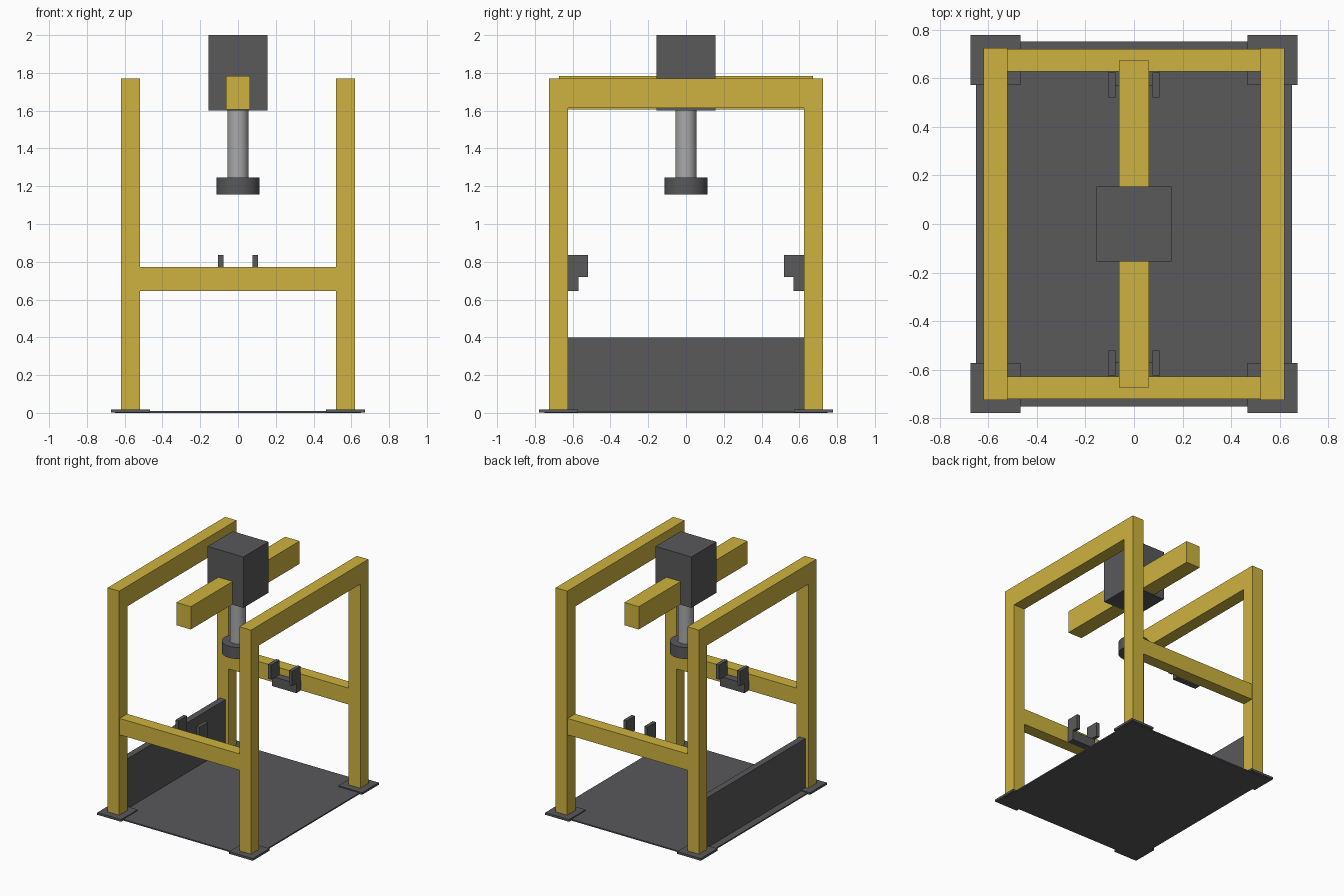
import bpy

if "Cube" in bpy.data.objects:
    bpy.data.objects.remove(bpy.data.objects["Cube"])


def material(name, color):
    m = bpy.data.materials.new(name)
    m.diffuse_color = color
    m.use_nodes = True
    m.node_tree.nodes["Principled BSDF"].inputs["Base Color"].default_value = m.diffuse_color
    return m


YELLOW = material("yellow_paint", (0.62, 0.45, 0.05, 1))
DARK = material("dark_steel", (0.10, 0.10, 0.105, 1))
STEEL = material("bright_steel", (0.40, 0.40, 0.40, 1))


def box(name, x, y, z, mat):
    """Box from (min, max) ranges on each axis."""
    bpy.ops.mesh.primitive_cube_add(size=1, location=[sum(r) / 2 for r in (x, y, z)])
    o = bpy.context.object
    o.name = name
    o.scale = [abs(r[1] - r[0]) for r in (x, y, z)]
    bpy.ops.object.transform_apply(location=False, rotation=False, scale=True)
    o.data.materials.append(mat)
    return o


def cylinder(name, r, z, mat):
    bpy.ops.mesh.primitive_cylinder_add(vertices=48, radius=r, depth=z[1] - z[0],
                                        location=(0, 0, sum(z) / 2))
    o = bpy.context.object
    o.name = name
    o.data.materials.append(mat)
    bpy.ops.object.shade_smooth_by_angle()
    return o


# Floor plate and guard panel on the left side
box("floor_plate", (-0.65, 0.65), (-0.75, 0.75), (0, 0.01), DARK)
box("side_guard_panel", (-0.595, -0.545), (-0.625, 0.625), (0.01, 0.4), DARK)

# Four posts with foot plates
for sx, side in ((-1, "left"), (1, "right")):
    for sy, end in ((-1, "front"), (1, "back")):
        box(f"{end}_{side}_post", (sx * 0.52, sx * 0.62), (sy * 0.625, sy * 0.725),
            (0.01, 1.77), YELLOW)
        box(f"{end}_{side}_foot_plate", (sx * 0.467, sx * 0.673), (sy * 0.572, sy * 0.778),
            (0.001, 0.018), DARK)
    # Top side beam between the posts
    box(f"{side}_top_beam", (sx * 0.52, sx * 0.62), (-0.625, 0.625), (1.613, 1.77), YELLOW)

# Cross rails with clamp brackets facing inward
for sy, end in ((-1, "front"), (1, "back")):
    box(f"{end}_cross_rail", (-0.52, 0.52), (sy * 0.627, sy * 0.72), (0.645, 0.773), YELLOW)
    box(f"{end}_bracket_block", (-0.105, 0.105), (sy * 0.57, sy * 0.627), (0.645, 0.72), DARK)
    for sx, side in ((-1, "left"), (1, "right")):
        box(f"{end}_{side}_bracket_jaw", (sx * 0.077, sx * 0.105), (sy * 0.52, sy * 0.624),
            (0.72, 0.835), DARK)

# Central beam, press housing, ram and pressing head
box("central_beam", (-0.0625, 0.0625), (-0.672, 0.672), (1.606, 1.784), YELLOW)
box("press_housing", (-0.155, 0.155), (-0.155, 0.155), (1.602, 2.0), DARK)
cylinder("ram_rod", 0.056, (1.2, 1.62), STEEL)
cylinder("press_head", 0.114, (1.155, 1.245), DARK)
